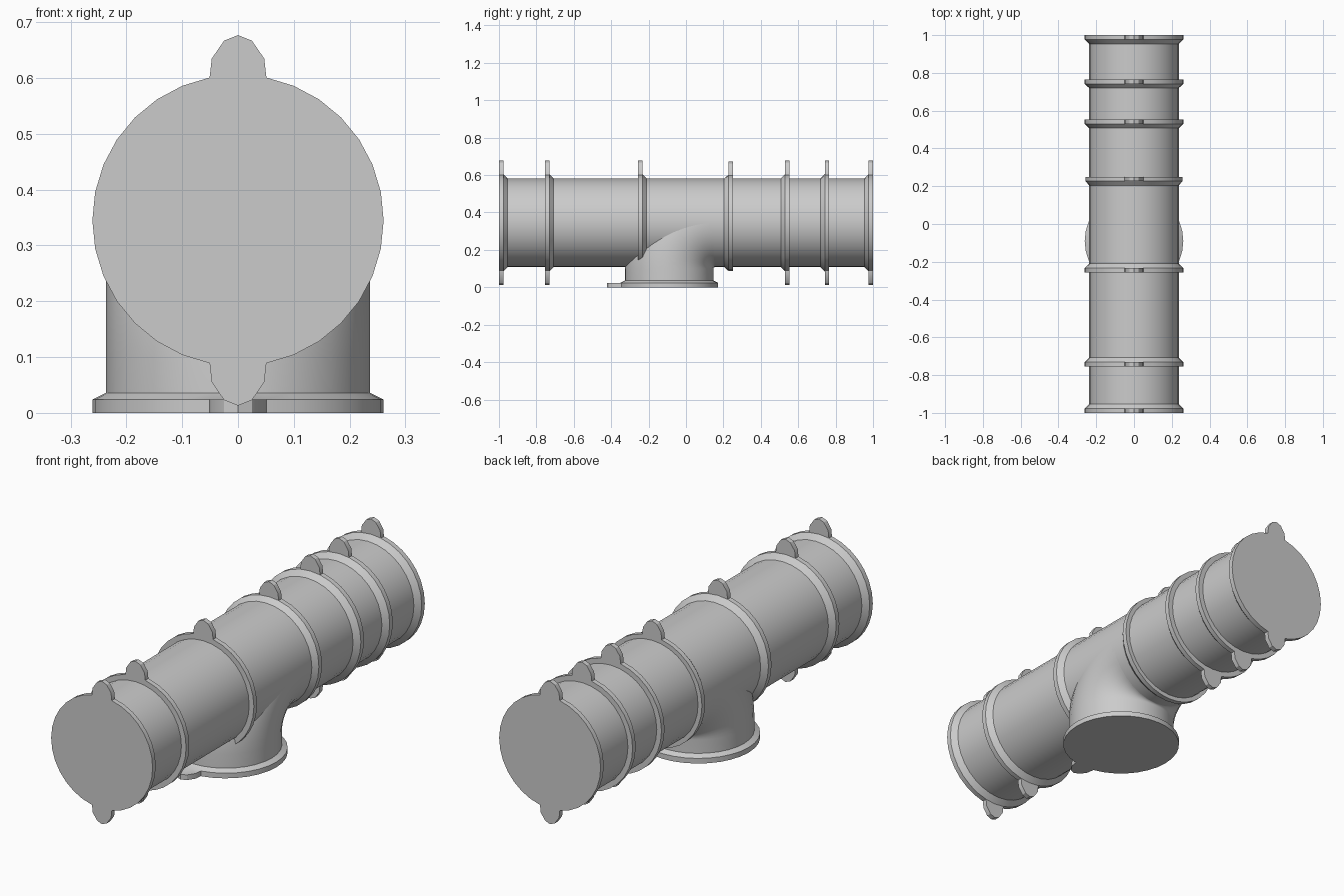
import bpy, bmesh
from math import sin, cos, pi, radians
from mathutils import Matrix, Vector

if "Cube" in bpy.data.objects:
    bpy.data.objects.remove(bpy.data.objects["Cube"])

N = 32            # sides of every round part
R_PIPE = 0.237
R_FLANGE = 0.261
AXIS_Z = 0.345
BRANCH_Y = -0.09
TAB = [(0.047, 0.29), (0.025, 0.322), (0, 0.332), (-0.025, 0.322), (-0.047, 0.29)]


def finish(name, bm, matrix=Matrix()):
    bmesh.ops.recalc_face_normals(bm, faces=bm.faces)
    mesh = bpy.data.meshes.new(name)
    bm.to_mesh(mesh)
    bm.free()
    mesh.transform(matrix)
    ob = bpy.data.objects.new(name, mesh)
    bpy.context.collection.objects.link(ob)
    bpy.ops.object.select_all(action='DESELECT')
    ob.select_set(True)
    bpy.context.view_layer.objects.active = ob
    bpy.ops.object.shade_smooth_by_angle(angle=radians(30))
    return ob


def frame(x, y, z, loc):
    m = Matrix((x, y, z)).transposed().to_4x4()
    m.translation = Vector(loc)
    return m


def circle(r):
    return [(r * cos(2 * pi * i / N), r * sin(2 * pi * i / N)) for i in range(N)]


def bridge(bm, a, b):
    for i in range(len(a)):
        j = (i + 1) % len(a)
        bm.faces.new((a[i], a[j], b[j], b[i]))


def flange(name, matrix, top=True, bottom=True, thick=0.023, depth=0.046, scale=1.0):
    """Flat plate with optional lugs at local +Y / -Y, tapering to the pipe along +Z."""
    bm = bmesh.new()
    rim = circle(R_FLANGE * scale)
    lugs = {}
    if top:
        lugs[N // 4] = [(x * scale, y * scale) for x, y in TAB]
    if bottom:
        lugs[3 * N // 4] = [(-x * scale, -y * scale) for x, y in TAB]
    ring = [bm.verts.new((x, y, thick)) for x, y in rim]
    neck = [bm.verts.new((x, y, depth)) for x, y in circle(R_PIPE)]
    bridge(bm, ring, neck)
    front, back = [], []
    for i, p in enumerate(rim):
        pts = lugs.get(i, [p])
        front += [bm.verts.new((x, y, 0)) for x, y in pts]
        if i in lugs:
            lug = [bm.verts.new((x, y, thick)) for x, y in pts]
            back += lug
            # back of the lug
            bm.faces.new([ring[i - 1]] + [ring[i]] + [ring[i + 1]] + lug[::-1])
        else:
            back.append(ring[i])
    bridge(bm, front, back)
    bm.faces.new(front)
    return finish(name, bm, matrix)


# main pipe
bm = bmesh.new()
loops = [[bm.verts.new((x, y, AXIS_Z + z)) for x, z in circle(R_PIPE)]
         for y in (-0.98, 0.98)]
bridge(bm, *loops)
finish("main_pipe", bm)

# branch elbow: short riser bending into the main pipe
bm = bmesh.new()
BEND_Z, BEND_R = 0.1, 0.245
path = [(BRANCH_Y, 0.02, 0)]
for k in range(13):
    t = radians(88) * k / 12
    path.append((BRANCH_Y + BEND_R * (1 - cos(t)), BEND_Z + BEND_R * sin(t), t))
rings = []
for y, z, t in path:
    rings.append([bm.verts.new((a, y - b * cos(t), z + b * sin(t)))
                  for a, b in circle(R_PIPE * 0.999)])
for a, b in zip(rings, rings[1:]):
    bridge(bm, a, b)
finish("branch_elbow", bm)

# flanges along the main pipe: flat face outward, taper toward the middle
for i, (y, low_lug, s) in enumerate([(-1, True, 1), (-0.754, True, 1), (-0.256, False, 1),
                                     (0.25, False, 0.985), (0.553, True, 1),
                                     (0.765, True, 1), (1, True, 1)]):
    d = 1 if y < 0 else -1
    m = frame((-d, 0, 0), (0, 0, 1), (0, d, 0), (0, y, AXIS_Z))
    flange(f"pipe_flange_{i + 1}", m, bottom=low_lug, scale=s)

# flange under the branch, single lug toward the front
flange("branch_flange", frame((-1, 0, 0), (0, -1, 0), (0, 0, 1), (0, BRANCH_Y, 0)),
       bottom=False, thick=0.024, depth=0.036)
